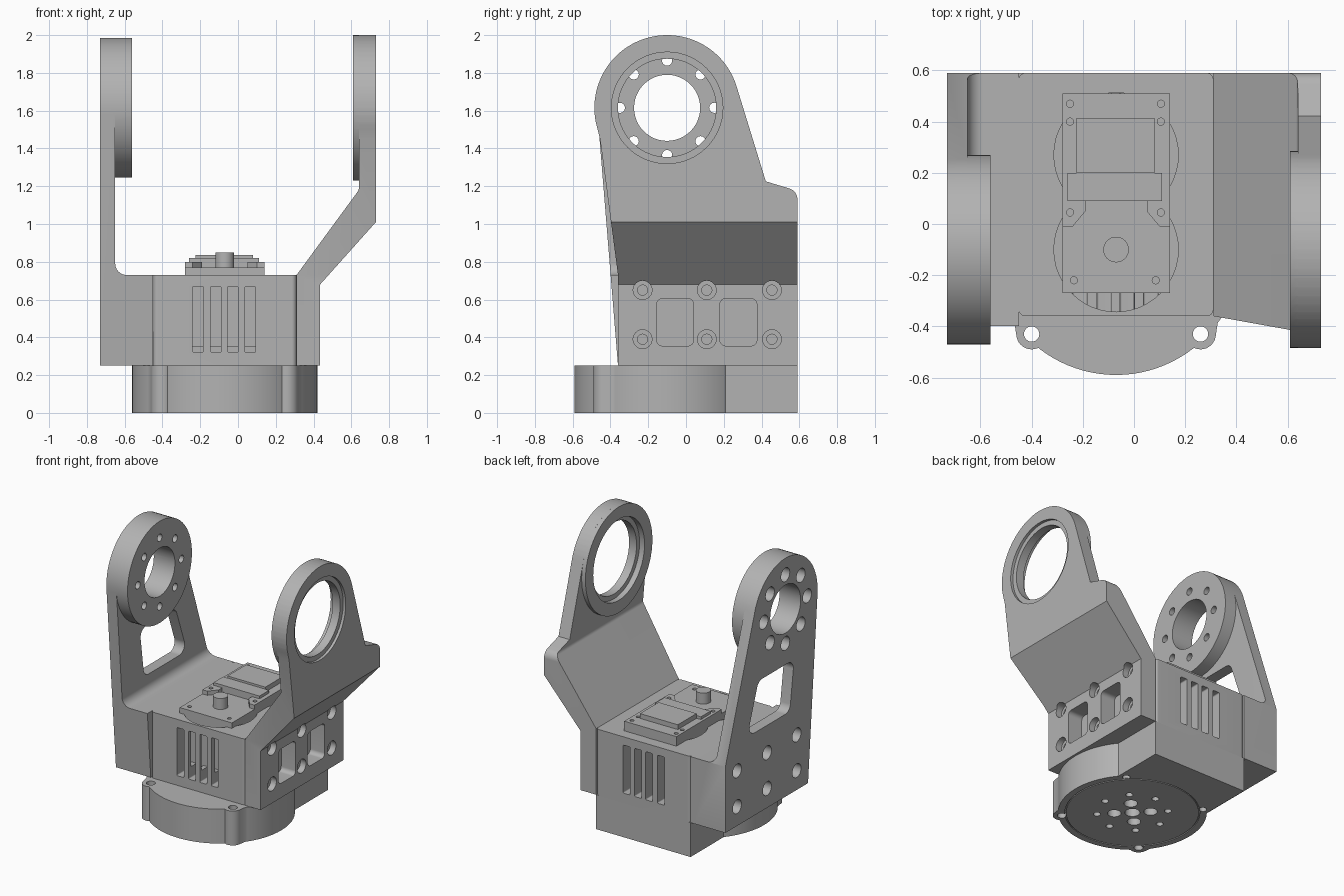
import bpy, bmesh, math
from mathutils import Vector, geometry

if "Cube" in bpy.data.objects:
    bpy.data.objects.remove(bpy.data.objects["Cube"])

grey = bpy.data.materials.new("machined_grey")
grey.use_nodes = True
GREY = (0.45, 0.45, 0.45, 1)
grey.diffuse_color = GREY
grey.node_tree.nodes["Principled BSDF"].inputs["Base Color"].default_value = GREY


# ---- 2D outlines ----
def arc(cx, cy, r, start=0, end=360, n=64):
    count = n if end - start == 360 else n + 1
    angles = [math.radians(start + (end - start) * i / n) for i in range(count)]
    return [(cx + r * math.cos(a), cy + r * math.sin(a)) for a in angles]


def rounded(corners, n=8):
    """Outline from (u, v, fillet radius) corners."""
    out = []
    for i, (u, v, r) in enumerate(corners):
        p = Vector((u, v))
        if r == 0:
            out.append((u, v))
            continue
        a = (Vector(corners[i - 1][:2]) - p).normalized()
        b = (Vector(corners[(i + 1) % len(corners)][:2]) - p).normalized()
        half = a.angle(b) / 2
        centre = p + (a + b).normalized() * r / math.sin(half)
        s = p + a * r / math.tan(half) - centre
        e = p + b * r / math.tan(half) - centre
        for k in range(n + 1):
            d = s.lerp(e, k / n).normalized() * r
            out.append(tuple(centre + d))
    return out


def rect(u0, u1, v0, v1, r=0):
    return rounded([(u0, v0, r), (u1, v0, r), (u1, v1, r), (u0, v1, r)])


def hull(points):
    return [points[i] for i in geometry.convex_hull_2d(points)]


# ---- solids ----
def prism(name, outline, axis, start, end):
    """Extrude an outline along an axis between two positions."""
    place = {"x": lambda u, v, w: (w, u, v),
             "y": lambda u, v, w: (u, w, v),
             "z": lambda u, v, w: (u, v, w)}[axis]
    bm = bmesh.new()
    low = [bm.verts.new(place(u, v, start)) for u, v in outline]
    high = [bm.verts.new(place(u, v, end)) for u, v in outline]
    bm.faces.new(low)
    bm.faces.new(high)
    for i in range(len(low)):
        j = (i + 1) % len(low)
        bm.faces.new((low[i], low[j], high[j], high[i]))
    bmesh.ops.recalc_face_normals(bm, faces=bm.faces)
    mesh = bpy.data.meshes.new(name)
    bm.to_mesh(mesh)
    bm.free()
    mesh.materials.append(grey)
    obj = bpy.data.objects.new(name, mesh)
    bpy.context.collection.objects.link(obj)
    return obj


def combine(obj, operation, tools):
    """Apply booleans and drop the tool solids."""
    for tool in tools:
        mod = obj.modifiers.new("bool", "BOOLEAN")
        mod.operation, mod.object, mod.solver = operation, tool, "EXACT"
    graph = bpy.context.evaluated_depsgraph_get()
    mesh = bpy.data.meshes.new_from_object(obj.evaluated_get(graph))
    obj.modifiers.clear()
    obj.data = mesh
    for tool in tools:
        bpy.data.objects.remove(tool)


def hole(axis, u, v, r, start, end, n=24):
    return prism("cutter", arc(u, v, r, n=n), axis, start, end)


def ring_of(count, cu, cv, radius, phase=0):
    return arc(cu, cv, radius, phase, phase + 360, count)


CX, CY, PIVOT = -0.07, -0.10, 1.615
FRONT, BACK = -0.36, 0.59
bolts = [(y, z) for y in (-0.23, 0.11, 0.455) for z in (0.39, 0.65)]
parts = []

# ---- base: round flange with ears and a square rear foot ----
base = prism("base_flange", arc(CX, CY, 0.49, n=96), "z", 0, 0.25)
ears = [(0.26, -0.43), (-0.40, -0.43)]
combine(base, "UNION",
        [prism("ear", hull(arc(x, y, 0.06, n=32) + [(CX + (x - CX) * 0.55, y + 0.02),
               (x + (0.08 if x > CX else -0.08), y + 0.13)]), "z", 0, 0.25) for x, y in ears]
        + [prism("foot", rect(-0.45, 0.31, 0.0, BACK), "z", 0, 0.25)])
cuts = [hole("z", x, y, 0.03, -0.1, 0.3) for x, y in ears]
cuts += [hole("z", x, 0.23, 0.025, -0.1, 0.1) for x in (-0.40, 0.26)]
cuts += [hole("z", CX, CY, 0.05, -0.1, 0.06)]
cuts += [hole("z", x, y, 0.045, -0.1, 0.06) for x, y in ring_of(4, CX, CY, 0.12, 45)]
cuts += [hole("z", x, y, 0.024, -0.1, 0.06, 16) for x, y in ring_of(8, CX, CY, 0.235)]
combine(base, "DIFFERENCE", cuts)
groove = prism("cutter", arc(CX, CY, 0.445), "z", -0.1, 0.008)
combine(groove, "DIFFERENCE", [hole("z", CX, CY, 0.437, -0.2, 0.1, 64)])
combine(base, "DIFFERENCE", [groove])
parts.append(base)

# ---- body box with vent slots and a servo pocket ----
body = prism("body", rect(-0.45, 0.31, FRONT, BACK, 0.025), "z", 0.25, 0.73)
cuts = [prism("cutter", rect(x, x + 0.056, 0.32, 0.67, 0.008), "y", y, y + 0.2)
        for x in (-0.24, -0.145, -0.055, 0.037) for y in (FRONT - 0.1, BACK - 0.1)]
cuts += [hole("z", CX, y, 0.243, 0.4, 0.8, 48) for y in (CY, 0.27)]
combine(body, "DIFFERENCE", cuts)
parts.append(body)

# ---- servo on top ----
servo = prism("servo_case", rect(-0.28, 0.14, -0.27, 0.51), "z", 0.35, 0.77)
flange = rounded([(-0.28, 0.51, 0), (-0.28, -0.01, 0), (-0.24, -0.01, 0), (-0.19, 0.05, 0),
                  (-0.19, 0.09, 0), (0.05, 0.09, 0), (0.05, 0.05, 0), (0.10, -0.01, 0),
                  (0.14, -0.01, 0), (0.14, 0.51, 0)])
combine(servo, "UNION", [prism("flange", flange, "z", 0.76, 0.80)])
screws = [(x, y) for x in (-0.25, 0.105) for y in (0.045, 0.40, 0.47)]
screws += [(-0.235, -0.22), (0.085, -0.22)]
combine(servo, "DIFFERENCE", [hole("z", x, y, 0.014, 0.74, 0.9, 16) for x, y in screws])
parts += [servo,
          prism("servo_rear_cover", rect(-0.225, 0.08, 0.20, 0.415), "z", 0.77, 0.835),
          prism("servo_connector", rect(-0.26, 0.11, 0.09, 0.20), "z", 0.77, 0.82),
          prism("servo_shaft", arc(CX, CY, 0.05, n=32), "z", 0.76, 0.85)]

# ---- right arm (-x): block, tapered plate with window, bolted hub ----
right = prism("right_arm", rounded([(-0.73, 0.25, 0), (-0.45, 0.25, 0), (-0.45, 0.73, 0),
              (-0.65, 0.73, 0.06), (-0.65, 2.1, 0), (-0.73, 2.1, 0)]), "y", FRONT - 0.2, BACK + 0.1)
outline = hull(arc(CY, PIVOT, 0.37) + [(FRONT, 0.25), (FRONT, 0.73), (BACK, 0.73), (BACK, 0.25)])
combine(right, "INTERSECT", [prism("outline", outline, "x", -0.8, -0.4)])
combine(right, "UNION", [hole("x", CY, PIVOT, 0.37, -0.73, -0.56, 64)])
window = rounded([(0.34, 0.85, 0.06), (-0.15, 0.85, 0.06), (-0.2, 1.21, 0.06), (0.21, 1.21, 0.06)])
cuts = [prism("cutter", window, "x", -0.8, -0.6), hole("x", CY, PIVOT, 0.175, -0.8, -0.5, 48)]
for y, z in ring_of(8, CY, PIVOT, 0.25):
    cuts += [hole("x", y, z, 0.027, -0.8, -0.5, 16), hole("x", y, z, 0.05, -0.8, -0.63)]
cuts += [hole("x", y, z, 0.05, -0.8, -0.6) for y, z in bolts]
combine(right, "DIFFERENCE", cuts)
parts.append(right)

# ---- left arm (+x): cranked plate carrying a bearing ring ----
left = prism("left_arm", rounded([(0.31, 0.25, 0), (0.435, 0.25, 0), (0.435, 0.68, 0),
             (0.73, 1.01, 0), (0.73, 2.1, 0), (0.64, 2.1, 0), (0.64, 1.18, 0.04),
             (0.31, 0.73, 0)]), "y", FRONT - 0.2, BACK + 0.1)
outline = rounded([(-0.455, 1.45, 0), (FRONT, 0.73, 0), (FRONT, 0.25, 0), (BACK, 0.25, 0),
                   (BACK, 1.175, 0.06), (0.425, 1.225, 0.12)]) + arc(CY, PIVOT, 0.385, 17, 197)
combine(left, "INTERSECT", [prism("outline", outline, "x", 0.2, 0.8)])
combine(left, "UNION", [hole("x", CY, PIVOT, 0.385, 0.61, 0.73, 64)])
cuts = [hole("x", CY, PIVOT, 0.26, 0.5, 0.8, 64), hole("x", CY, PIVOT, 0.295, 0.71, 0.8, 64),
        hole("x", CY, PIVOT, 0.295, 0.5, 0.65, 64)]
cuts += [prism("cutter", rect(y, y + 0.195, 0.355, 0.605, 0.03), "x", 0.32, 0.5)
         for y in (-0.155, 0.18)]
for y, z in bolts:
    cuts += [hole("x", y, z, 0.027, 0.33, 0.5, 16), hole("x", y, z, 0.05, 0.39, 0.5)]
combine(left, "DIFFERENCE", cuts)
parts.append(left)

# ---- smooth round walls, keep edges sharp ----
for obj in parts:
    bpy.ops.object.select_all(action="DESELECT")
    obj.select_set(True)
    bpy.context.view_layer.objects.active = obj
    bpy.ops.object.shade_smooth_by_angle(angle=math.radians(30))
